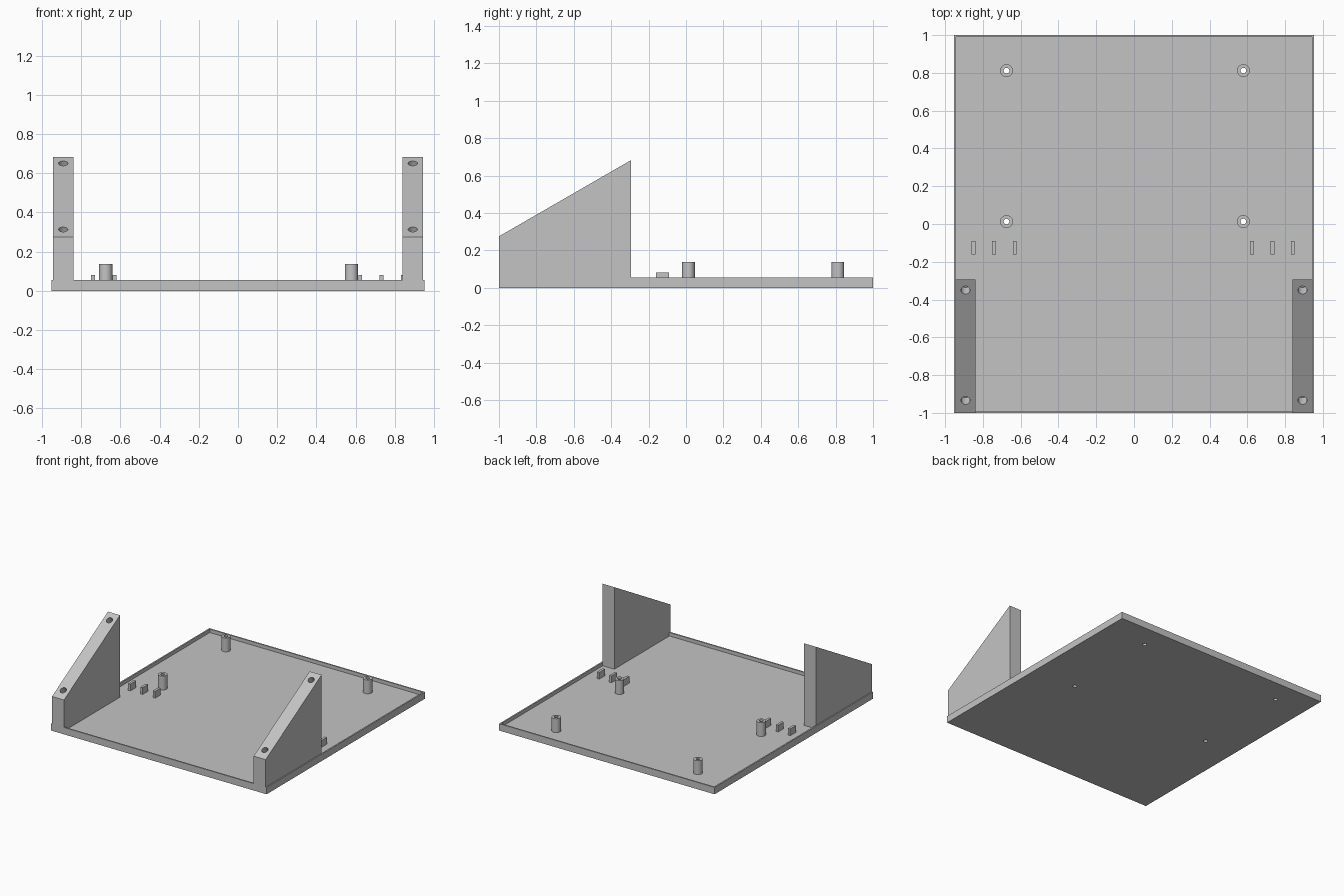
import bpy, bmesh, math
from mathutils import Matrix, Vector

cube = bpy.data.objects.get("Cube")
if cube:
    bpy.data.objects.remove(cube, do_unlink=True)

grey = bpy.data.materials.new("plain grey")
grey.use_nodes = True
COLOUR = (0.55, 0.55, 0.55, 1)
grey.diffuse_color = COLOUR
grey.node_tree.nodes["Principled BSDF"].inputs["Base Color"].default_value = COLOUR

HALF_X, HALF_Y = 0.953, 1.0
RIM, FLOOR, RIM_TOP = 0.016, 0.027, 0.055
POST_X, POST_Y = (-0.675, 0.579), (0.013, 0.812)
POST_R, BORE_R, POST_TOP = 0.034, 0.015, 0.138


def finish(name, bm):
    bmesh.ops.recalc_face_normals(bm, faces=bm.faces)
    mesh = bpy.data.meshes.new(name)
    bm.to_mesh(mesh)
    bm.free()
    mesh.materials.append(grey)
    obj = bpy.data.objects.new(name, mesh)
    bpy.context.collection.objects.link(obj)
    return obj


def box(bm, lo, hi):
    lo, hi = Vector(lo), Vector(hi)
    matrix = Matrix.Translation((lo + hi) / 2) @ Matrix.Diagonal((*(hi - lo), 1))
    return bmesh.ops.create_cube(bm, size=1, matrix=matrix)["verts"]


def pin(bm, centre, radius, depth, tilt=0):
    matrix = Matrix.Translation(centre) @ Matrix.Rotation(tilt, 4, "X")
    bmesh.ops.create_cone(bm, cap_ends=True, segments=32, radius1=radius,
                          radius2=radius, depth=depth, matrix=matrix)


def cut(obj, cutter_bm):
    """Subtract the cutter shapes and bake the result."""
    cutter = finish("cutter", cutter_bm)
    cutter.hide_render = True
    mod = obj.modifiers.new("holes", "BOOLEAN")
    mod.operation, mod.solver, mod.object = "DIFFERENCE", "EXACT", cutter
    graph = bpy.context.evaluated_depsgraph_get()
    baked = bpy.data.meshes.new_from_object(obj.evaluated_get(graph))
    obj.modifiers.clear()
    obj.data = baked
    bpy.data.objects.remove(cutter, do_unlink=True)


def smooth(obj):
    bpy.ops.object.select_all(action="DESELECT")
    obj.select_set(True)
    bpy.context.view_layer.objects.active = obj
    bpy.ops.object.shade_smooth_by_angle(angle=math.radians(30))


# Tray: slab with an inset, sunken floor and four screw holes
bm = bmesh.new()
box(bm, (-HALF_X, -HALF_Y, 0), (HALF_X, HALF_Y, RIM_TOP))
bm.normal_update()
top = max(bm.faces, key=lambda f: f.calc_center_median().z)
bmesh.ops.inset_region(bm, faces=[top], thickness=RIM)
sunk = bmesh.ops.extrude_face_region(bm, geom=[top])["geom"]
bmesh.ops.translate(bm, vec=(0, 0, FLOOR - RIM_TOP),
                    verts=[g for g in sunk if isinstance(g, bmesh.types.BMVert)])
if top.is_valid:
    bmesh.ops.delete(bm, geom=[top], context="FACES_ONLY")
tray = finish("tray", bm)
bm = bmesh.new()
for x in POST_X:
    for y in POST_Y:
        pin(bm, (x, y, 0), BORE_R, 0.2)
cut(tray, bm)
smooth(tray)

# Hollow standoff posts
for x in POST_X:
    for y in POST_Y:
        bm = bmesh.new()
        profile = [(BORE_R, FLOOR), (BORE_R, POST_TOP),
                   (POST_R, POST_TOP), (POST_R, FLOOR)]
        verts = [bm.verts.new((r, 0, z)) for r, z in profile]
        edges = [bm.edges.new((verts[i], verts[(i + 1) % 4])) for i in range(4)]
        bmesh.ops.spin(bm, geom=verts + edges, cent=(0, 0, 0), axis=(0, 0, 1),
                       angle=math.tau, steps=32, use_merge=True)
        bmesh.ops.remove_doubles(bm, verts=bm.verts, dist=0.0005)
        bmesh.ops.translate(bm, vec=(x, y, 0), verts=bm.verts)
        smooth(finish("standoff_post", bm))

# Small locating tabs
for x in (-0.849, -0.741, -0.631, 0.624, 0.733, 0.841):
    bm = bmesh.new()
    box(bm, (x - 0.01, -0.161, FLOOR), (x + 0.01, -0.09, 0.081))
    finish("locating_tab", bm)

# Sloped side supports with screw holes square to the slope
FRONT_Z, BACK_Y, BACK_Z = 0.275, -0.293, 0.683
slope = math.atan2(BACK_Z - FRONT_Z, BACK_Y + HALF_Y)
for side, name in ((1, "left_support"), (-1, "right_support")):
    bm = bmesh.new()
    outline = [(-HALF_Y, RIM_TOP), (RIM - HALF_Y, RIM_TOP), (RIM - HALF_Y, FLOOR),
               (BACK_Y, FLOOR), (BACK_Y, BACK_Z), (-HALF_Y, FRONT_Z)]
    face = bm.faces.new([bm.verts.new((side * 0.839, y, z)) for y, z in outline])
    wide = bmesh.ops.extrude_face_region(bm, geom=[face])["geom"]
    bmesh.ops.translate(bm, vec=(side * 0.106, 0, 0),
                        verts=[g for g in wide if isinstance(g, bmesh.types.BMVert)])
    support = finish(name, bm)
    bm = bmesh.new()
    for y in (-0.934, -0.35):
        z = FRONT_Z + (y + HALF_Y) * math.tan(slope)
        pin(bm, (side * 0.892, y, z), 0.024, 0.14, slope)
    cut(support, bm)
    smooth(support)
